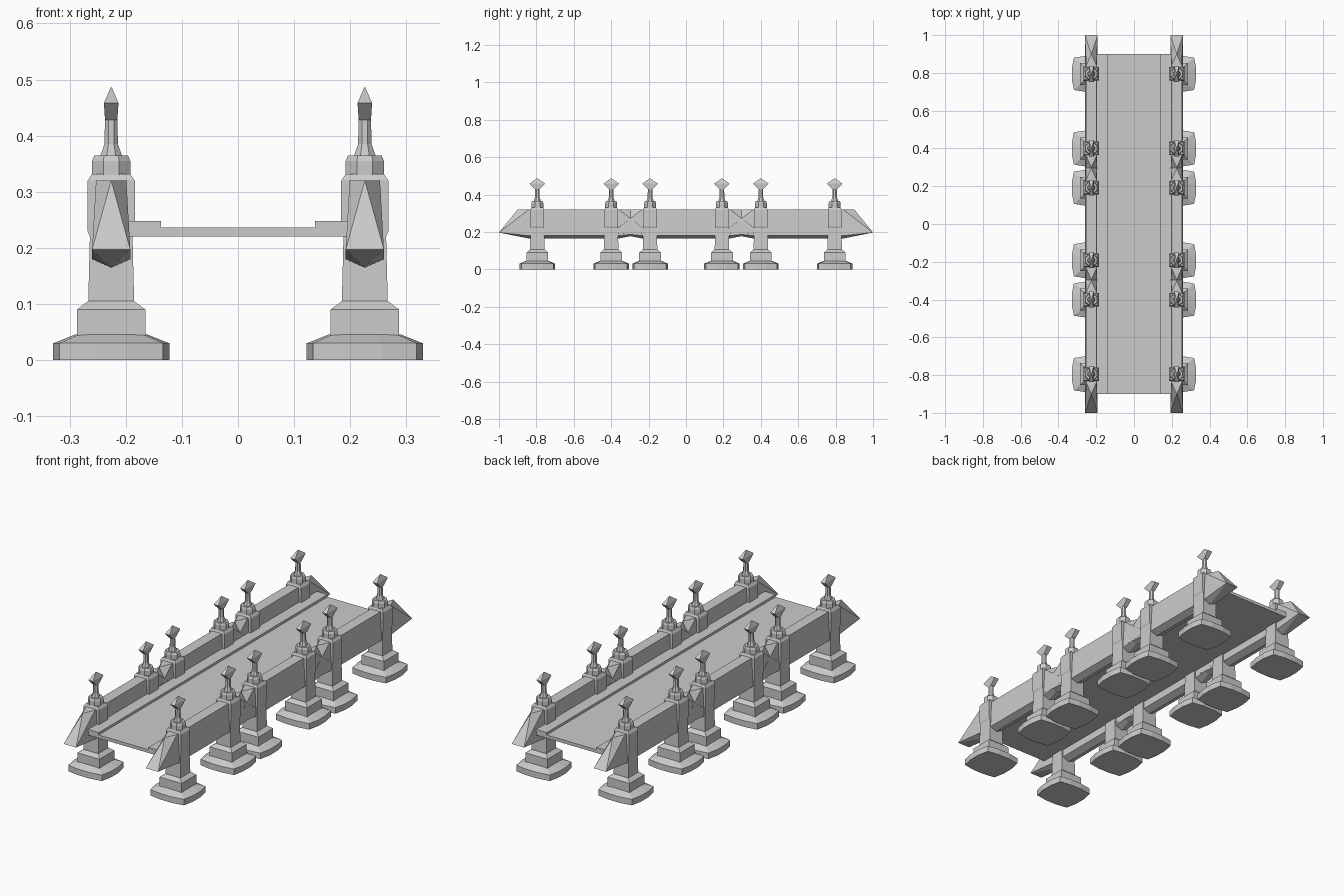
import bpy, bmesh
from math import cos, sin, pi

cube = bpy.data.objects.get("Cube")
if cube:
    bpy.data.objects.remove(cube, do_unlink=True)

stone = bpy.data.materials.new("grey stone")
stone.use_nodes = True
GREY = (0.6, 0.6, 0.6, 1)
stone.diffuse_color = GREY
stone.node_tree.nodes["Principled BSDF"].inputs["Base Color"].default_value = GREY


def finish(bm, name, location=(0, 0, 0)):
    bmesh.ops.recalc_face_normals(bm, faces=bm.faces)
    mesh = bpy.data.meshes.new(name)
    bm.to_mesh(mesh)
    bm.free()
    mesh.materials.append(stone)
    obj = bpy.data.objects.new(name, mesh)
    obj.location = location
    bpy.context.collection.objects.link(obj)


def loft(bm, rings):
    """Skin a stack of equal-length rings and cap both ends."""
    loops = [[bm.verts.new(p) for p in ring] for ring in rings]
    for a, b in zip(loops, loops[1:]):
        for i in range(len(a)):
            j = (i + 1) % len(a)
            bm.faces.new((a[i], a[j], b[j], b[i]))
    bm.faces.new(loops[0])
    bm.faces.new(loops[-1])


def rect(hx, hy, z):
    return [(-hx, -hy, z), (hx, -hy, z), (hx, hy, z), (-hx, hy, z)]


def octagon(hx, hy, z):
    return [(hx * cos(k * pi / 4 + pi / 8) / cos(pi / 8),
             hy * sin(k * pi / 4 + pi / 8) / cos(pi / 8), z) for k in range(8)]


def bowed(hx, hy, z):
    """Rectangle with slightly bulging sides."""
    cx, cy = hx * 0.89, hy * 0.9
    quarter = [(cx, cy), (hx * 0.3, hy), (-hx * 0.3, hy), (-cx, cy),
               (-hx, hy * 0.3), (-hx, -hy * 0.3)]
    return [(x, y, z) for x, y in quarter + [(-x, -y) for x, y in quarter]]


def pier(name, x, y):
    # footing, plinth and shaft
    bm = bmesh.new()
    loft(bm, [bowed(0.1035, 0.095, 0), bowed(0.1035, 0.095, 0.03),
              bowed(0.063, 0.06, 0.046)])
    loft(bm, [rect(0.061, 0.058, 0.04), rect(0.061, 0.058, 0.09),
              rect(0.041, 0.04, 0.105)])
    loft(bm, [rect(0.041, 0.039, 0.1), rect(0.038, 0.036, 0.22),
              rect(0.042, 0.036, 0.23), rect(0.042, 0.036, 0.32),
              rect(0.034, 0.031, 0.332)])
    finish(bm, name + "_pier", (x, y, 0))
    # cap, post and flat diamond head
    bm = bmesh.new()
    loft(bm, [octagon(0.034, 0.032, 0.32), octagon(0.034, 0.032, 0.355),
              octagon(0.03, 0.028, 0.365)])
    loft(bm, [octagon(0.02, 0.02, 0.362), octagon(0.012, 0.013, 0.385),
              octagon(0.011, 0.012, 0.435)])
    loft(bm, [rect(0.011, 0.012, 0.428), rect(0.013, 0.042, 0.458),
              rect(0.001, 0.002, 0.486)])
    finish(bm, name + "_finial", (x, y, 0))


def beam(name, x, y, half):
    """Keeled beam whose ends drop from a point on top to a wide low edge."""
    bm = bmesh.new()
    inner = half - 0.16
    ends = []
    for s in (-1, 1):
        ring = [bm.verts.new(p) for p in (
            (-0.027, s * inner, 0.32), (-0.034, s * inner, 0.18),
            (0, s * inner, 0.165), (0.034, s * inner, 0.18),
            (0.027, s * inner, 0.32))]
        tl, bl, keel, br, tr = ring
        apex = bm.verts.new((0, s * (half - 0.1), 0.32))
        left = bm.verts.new((-0.034, s * half, 0.197))
        right = bm.verts.new((0.034, s * half, 0.197))
        for f in ((tl, apex, tr), (apex, left, right), (tl, left, apex),
                  (tr, apex, right), (tl, bl, left), (tr, right, br),
                  (bl, keel, left), (keel, br, right), (left, keel, right)):
            bm.faces.new(f)
        ends.append(ring)
    a, b = ends
    for i in range(5):
        j = (i + 1) % 5
        bm.faces.new((a[i], a[j], b[j], b[i]))
    finish(bm, name, (x, y, 0))


# piers and beams along both sides
OFFSET = 0.226
for side, x in (("right", -OFFSET), ("left", OFFSET)):
    for i, y in enumerate((-0.795, -0.4, -0.192, 0.192, 0.4, 0.795)):
        pier(f"{side}_{i + 1}", x, y)
    for part, y, half in (("front", -0.6, 0.4), ("middle", 0, 0.395), ("back", 0.6, 0.4)):
        beam(f"{side}_{part}_beam", x, y, half)

# deck with raised kerbs, one profile swept along y
profile = [(0.2, 0.22), (0.2, 0.248), (0.137, 0.248), (0.137, 0.236)]
profile += [(-px, pz) for px, pz in reversed(profile)]
bm = bmesh.new()
loft(bm, [[(px, y, pz) for px, pz in profile] for y in (-0.9, 0.9)])
finish(bm, "deck")
